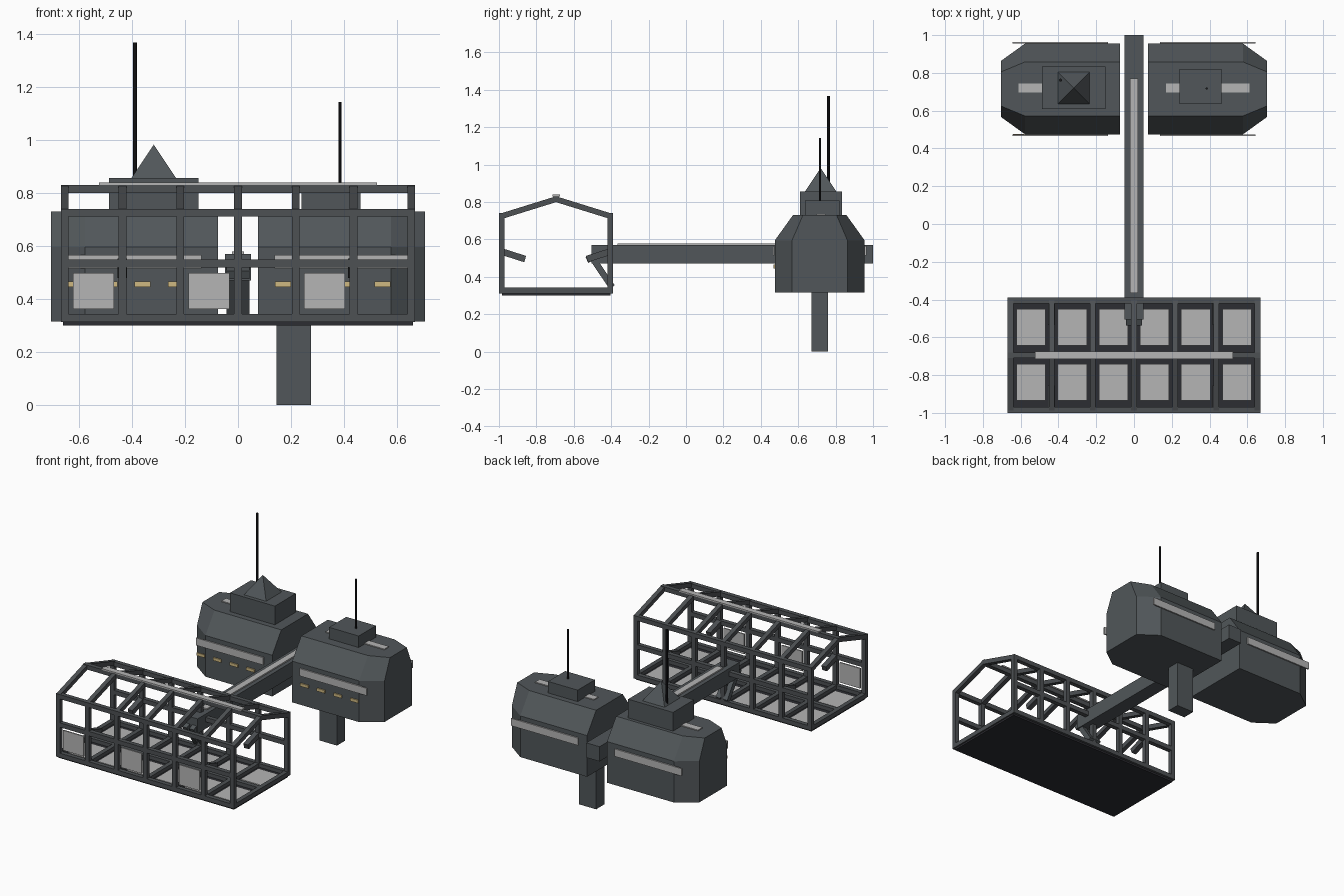
import bpy, bmesh, math
from mathutils import Vector, Matrix

old = bpy.data.objects.get("Cube")
if old:
    bpy.data.objects.remove(old, do_unlink=True)


def material(name, rgb):
    m = bpy.data.materials.new(name)
    m.use_nodes = True
    m.diffuse_color = (*rgb, 1)
    m.node_tree.nodes["Principled BSDF"].inputs["Base Color"].default_value = (*rgb, 1)
    return m


HULL = material("slate hull", (0.082, 0.094, 0.101))
FRAME = material("frame grey", (0.075, 0.082, 0.088))
FLOOR = material("dark floor", (0.025, 0.026, 0.032))
PANEL = material("pale panel", (0.46, 0.46, 0.46))
WINDOW = material("warm window", (0.62, 0.48, 0.22))
BLACK = material("black antenna", (0.01, 0.01, 0.012))


def finish(name, bm, mat):
    bmesh.ops.recalc_face_normals(bm, faces=bm.faces)
    me = bpy.data.meshes.new(name)
    bm.to_mesh(me)
    bm.free()
    me.materials.append(mat)
    ob = bpy.data.objects.new(name, me)
    bpy.context.collection.objects.link(ob)
    return ob


def add_box(bm, x, y, z):
    # Axis-aligned box from (low, high) ranges
    lo, hi = Vector((x[0], y[0], z[0])), Vector((x[1], y[1], z[1]))
    mat = Matrix.Translation((lo + hi) / 2) @ Matrix.Diagonal((*(hi - lo), 1))
    bmesh.ops.create_cube(bm, size=1, matrix=mat)


def box(name, x, y, z, mat):
    bm = bmesh.new()
    add_box(bm, x, y, z)
    return finish(name, bm, mat)


def add_bar(bm, a, b, w=0.03):
    # Square bar between two points
    a, b = Vector(a), Vector(b)
    d = b - a
    rot = d.to_track_quat('Z', 'X' if abs(d.x) < 1e-6 else 'Y').to_matrix().to_4x4()
    if abs(d.x) < 1e-6:
        # keep one pair of sides square to the x axis
        zc = d.normalized()
        xc = Vector((1, 0, 0))
        rot = Matrix((xc, zc.cross(xc), zc)).transposed().to_4x4()
    mat = Matrix.Translation((a + b) / 2) @ rot @ Matrix.Diagonal((w, w, d.length, 1))
    bmesh.ops.create_cube(bm, size=1, matrix=mat)


def cone(name, loc, r1, r2, h, sides, mat, turn=0):
    bm = bmesh.new()
    place = Matrix.Translation((loc[0], loc[1], loc[2] + h / 2)) @ Matrix.Rotation(turn, 4, 'Z')
    bmesh.ops.create_cone(bm, cap_ends=True, segments=sides, radius1=r1, radius2=r2,
                          depth=h, matrix=place)
    return finish(name, bm, mat)


# Hangar cage
FRONT, RIDGE, BACK = -0.985, -0.695, -0.405
BASE, MID, EAVE, TOP = 0.327, 0.533, 0.725, 0.815
RIBS = [(i - 3) * 0.218 for i in range(7)]

bm = bmesh.new()
for x in RIBS:
    for y in (FRONT, BACK):
        add_bar(bm, (x, y, BASE), (x, y, EAVE + 0.01))
        add_bar(bm, (x, y, EAVE), (x, RIDGE, TOP))
    add_bar(bm, (x, FRONT, BASE), (x, BACK, BASE))
finish("cage_ribs", bm, FRAME)

bm = bmesh.new()
for y in (FRONT, BACK):
    for z in (BASE, MID, EAVE):
        add_bar(bm, (-0.669, y, z), (0.669, y, z))
for z in (BASE, TOP):
    add_bar(bm, (-0.669, RIDGE, z), (0.669, RIDGE, z))
finish("cage_rails", bm, FRAME)

bm = bmesh.new()
for x in (-0.437, 0.432):
    for y, s in ((FRONT, 1), (BACK, -1)):
        add_bar(bm, (x, y, 0.535), (x, y + s * 0.125, 0.495), 0.035)
finish("docking_arms", bm, FRAME)

box("cage_floor", (-0.66, 0.66), (-0.985, -0.405), (0.3, 0.317), FLOOR)
box("ridge_light", (-0.525, 0.525), (-0.715, -0.675), (0.83, 0.839), PANEL)

# Floor and front panels
bm = bmesh.new()
for i in range(6):
    x = (i - 2.5) * 0.218
    for y in (-0.838, -0.546):
        add_box(bm, (x - 0.077, x + 0.077), (y - 0.096, y + 0.096), (0.316, 0.325))
finish("floor_panels", bm, PANEL)
bm = bmesh.new()
for i in (0, 2, 4):
    x = (i - 2.5) * 0.218
    add_box(bm, (x - 0.077, x + 0.077), (-0.99, -0.981), (0.362, 0.498))
finish("front_panels", bm, PANEL)

# Connecting boom and its clamp
box("boom", (-0.05, 0.05), (-0.505, 1.0), (0.47, 0.57), HULL)
box("boom_light", (-0.022, 0.022), (-0.365, 0.77), (0.57, 0.579), PANEL)
bm = bmesh.new()
for x in (-0.026, 0.026):
    add_bar(bm, (x, -0.50, 0.50), (x, -0.395, 0.345), 0.034)
    add_bar(bm, (x, -0.53, 0.49), (x, -0.41, 0.545), 0.034)
finish("boom_clamp", bm, HULL)

# Pods: an arched section, tapered at the outer end
MIDY = 0.715


def section(half, top_half):
    return [(-half, 0.315), (-half, 0.595), (-top_half, 0.73),
            (top_half, 0.73), (half, 0.595), (half, 0.315)]


for side, s in (("right", -1), ("left", 1)):
    bm = bmesh.new()
    rings = []
    for x, half, top_half in ((0.075, 0.24, 0.143), (0.577, 0.24, 0.143), (0.705, 0.148, 0.09)):
        rings.append([bm.verts.new((s * x, MIDY + y, z)) for y, z in section(half, top_half)])
    for a, b in zip(rings, rings[1:]):
        for i in range(6):
            j = (i + 1) % 6
            bm.faces.new((a[i], a[j], b[j], b[i]))
    bm.faces.new(rings[0])
    bm.faces.new(rings[-1])
    finish(side + "_pod", bm, HULL)

    # Pod light strips
    bm = bmesh.new()
    lo, hi = sorted((s * 0.138, s * 0.642))
    for y in (0.470, 0.960):
        add_box(bm, (lo, hi), (y - 0.0045, y + 0.0045), (0.515, 0.565))
    lo, hi = sorted((s * 0.17, s * 0.612))
    add_box(bm, (lo, hi), (0.697, 0.745), (0.729, 0.736))
    finish(side + "_pod_lights", bm, PANEL)

    # Row of small front windows
    bm = bmesh.new()
    for i in range(4):
        x = (0.17 if s > 0 else -0.61) + i * 0.125
        add_box(bm, (x - 0.03, x + 0.03), (0.467, 0.476), (0.445, 0.465))
    finish(side + "_pod_windows", bm, WINDOW)

# Roof equipment
box("right_roof_block", (-0.487, -0.15), (0.61, 0.835), (0.725, 0.857), HULL)
box("left_roof_block", (0.24, 0.463), (0.635, 0.82), (0.725, 0.808), HULL)
cone("roof_pyramid", (-0.318, 0.72, 0.857), 0.118, 0, 0.125, 4, HULL, math.pi / 4)
cone("tall_antenna", (-0.389, 0.762, 0.857), 0.008, 0.008, 0.51, 8, BLACK)
cone("short_antenna", (0.385, 0.717, 0.805), 0.006, 0.006, 0.338, 8, BLACK)

# Support column
box("column", (0.145, 0.275), (0.67, 0.758), (0, 0.32), HULL)
